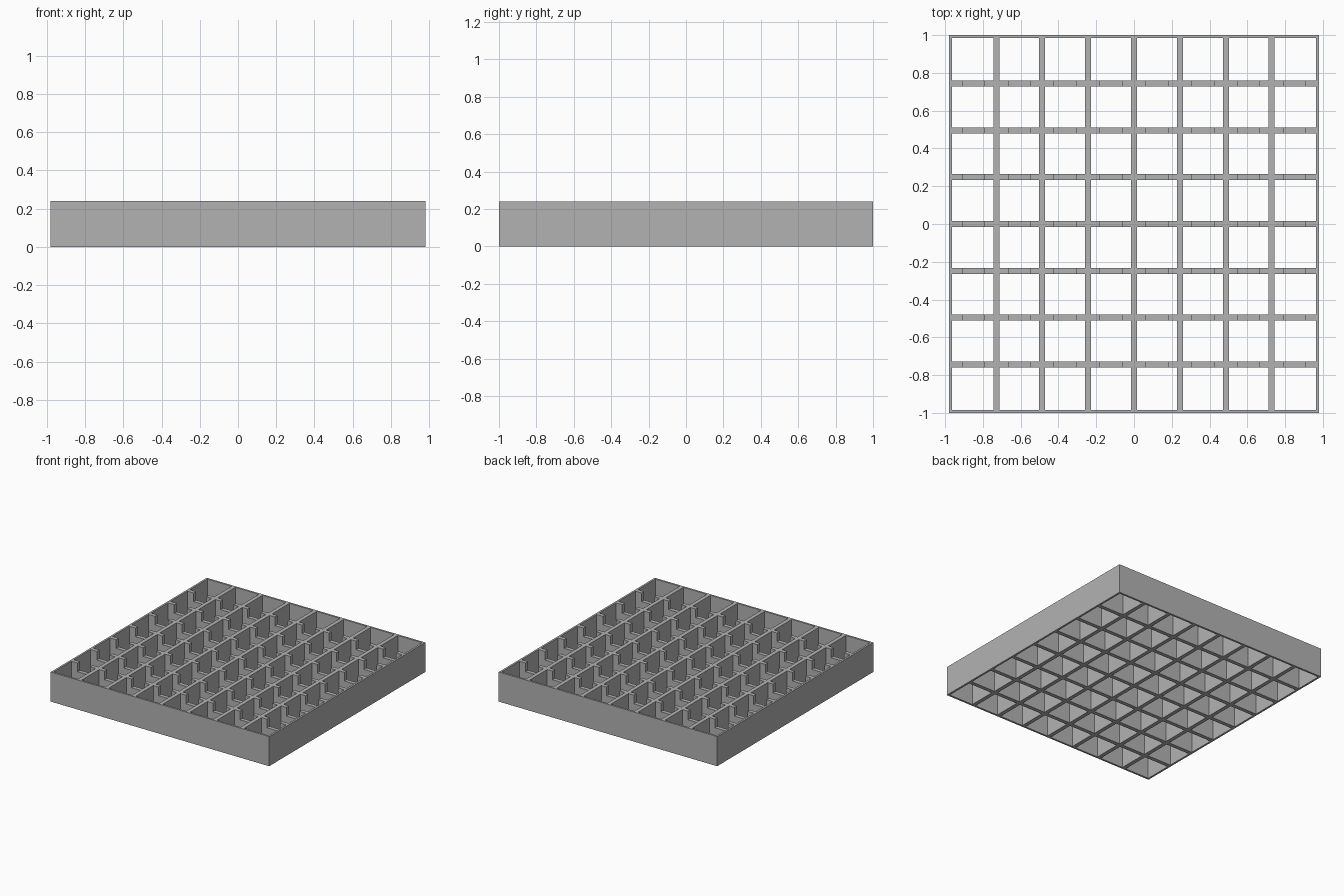
import bpy
import bmesh
from mathutils import Matrix, Vector

cube = bpy.data.objects.get("Cube")
if cube:
    bpy.data.objects.remove(cube, do_unlink=True)

# Overall sizes
HX, HY, H = 0.98, 1.0, 0.24
RIM, WALL = 0.016, 0.032
COUNT = 8
PX, PY = (2 * HX - RIM) / COUNT, (2 * HY - RIM) / COUNT
NOTCH_W, NOTCH_D = 0.116, 0.07

grey = bpy.data.materials.new("plain grey")
grey.use_nodes = True
colour = (0.45, 0.45, 0.45, 1)
grey.diffuse_color = colour
grey.node_tree.nodes["Principled BSDF"].inputs["Base Color"].default_value = colour


def add_boxes(name, boxes):
    """Make one object from boxes given as (low corner, high corner)."""
    bm = bmesh.new()
    for low, high in boxes:
        low, high = Vector(low), Vector(high)
        place = Matrix.Translation((low + high) / 2) @ Matrix.Diagonal((*(high - low), 1))
        bmesh.ops.create_cube(bm, size=1, matrix=place)
    mesh = bpy.data.meshes.new(name)
    bm.to_mesh(mesh)
    bm.free()
    mesh.materials.append(grey)
    obj = bpy.data.objects.new(name, mesh)
    bpy.context.collection.objects.link(obj)
    return obj


def cut(target, cutter):
    """Subtract the cutter from the target and hide the cutter."""
    mod = target.modifiers.new("cut", "BOOLEAN")
    mod.operation = "DIFFERENCE"
    mod.solver = "EXACT"
    mod.object = cutter
    cutter.hide_render = True
    cutter.hide_set(True)
    cutter.display_type = "WIRE"


# Centres of the cells and of the inner cross walls
cells_x = [(i - (COUNT - 1) / 2) * PX for i in range(COUNT)]
cells_y = [(i - (COUNT - 1) / 2) * PY for i in range(COUNT)]
cross_y = [(i - COUNT / 2) * PY for i in range(1, COUNT)]


def span(centre, pitch, index):
    """Clear opening of a cell, wider beside the thin rim."""
    low = -pitch * COUNT / 2 + RIM / 2 if index == 0 else centre - pitch / 2 + WALL / 2
    high = pitch * COUNT / 2 - RIM / 2 if index == COUNT - 1 else centre + pitch / 2 - WALL / 2
    return low, high


# Solid block, opened into square cells right through
grid_tray = add_boxes("grid_tray", [((-HX, -HY, 0), (HX, HY, H))])
openings = []
for i, x in enumerate(cells_x):
    for j, y in enumerate(cells_y):
        (x0, x1), (y0, y1) = span(x, PX, i), span(y, PY, j)
        openings.append(((x0, y0, -0.1), (x1, y1, H + 0.1)))
cut(grid_tray, add_boxes("cell_cutter", openings))

# Notches in the top edge of each cross wall
notches = [((x - NOTCH_W / 2, y - WALL, H - NOTCH_D), (x + NOTCH_W / 2, y + WALL, H + 0.1))
           for x in cells_x for y in cross_y]
cut(grid_tray, add_boxes("notch_cutter", notches))
